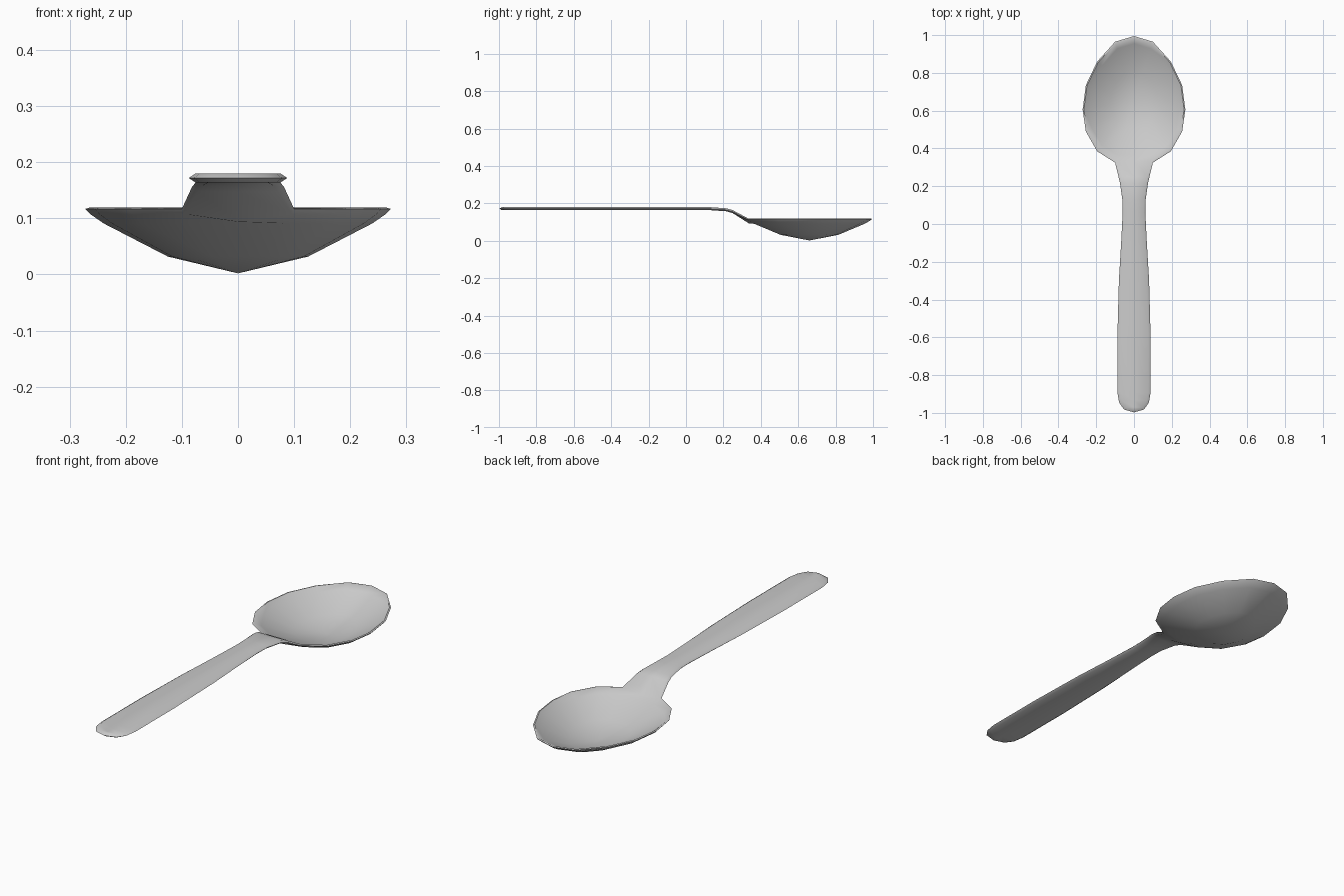
import bpy
import bmesh
import math

cube = bpy.data.objects.get("Cube")
if cube:
    bpy.data.objects.remove(cube, do_unlink=True)

steel = bpy.data.materials.new("brushed steel grey")
steel.use_nodes = True
colour = (0.6, 0.6, 0.6, 1)
steel.diffuse_color = colour
steel.node_tree.nodes["Principled BSDF"].inputs["Base Color"].default_value = colour

bm = bmesh.new()
CENTRE = 0.66

# Bowl outline: right half from neck to tip, then mirrored; index 0 is the neck middle
half = [(0.1, 0.325), (0.195, 0.385), (0.255, 0.49), (0.272, 0.605),
        (0.255, 0.735), (0.195, 0.86), (0.1, 0.965)]
outline = [(0, 0.325)] + half + [(0, 0.995)] + [(-x, y) for x, y in reversed(half)]
COUNT = len(outline)


def ring(scale, z, neck_z=None):
    """Outline scaled about the bowl centre, with an optional height for the neck middle."""
    verts = [bm.verts.new((x * scale, CENTRE + (y - CENTRE) * scale, z)) for x, y in outline]
    if neck_z is not None:
        verts[0].co.z = neck_z
    return verts


def bridge(a, b, skip=()):
    n = len(a)
    for i in range(n):
        if i not in skip:
            j = (i + 1) % n
            bm.faces.new((a[i], a[j], b[j], b[i]))


def fan(loop, point):
    for i in range(len(loop)):
        bm.faces.new((loop[i], loop[(i + 1) % len(loop)], point))


# Bowl: shared rim, hollow inside and rounded underside
rim = ring(1, 0.117)
inner_lip = ring(0.975, 0.119, 0.112)
outer_lip = ring(0.97, 0.108, 0.094)
neck_gap = (0, COUNT - 1)
for lip, levels, bottom in (
        (inner_lip, [(0.88, 0.101), (0.46, 0.045)], 0.018),
        (outer_lip, [(0.88, 0.091), (0.46, 0.032)], 0.002)):
    bridge(rim, lip, neck_gap)
    previous = lip
    for scale, z in levels:
        following = ring(scale, z)
        bridge(previous, following)
        previous = following
    fan(previous, bm.verts.new((0, CENTRE, bottom)))

# Handle: bevelled sections swept from the neck to the rounded end
section = [rim[-1], inner_lip[-1], inner_lip[0], inner_lip[1],
           rim[1], outer_lip[1], outer_lip[0], outer_lip[-1]]
stations = [(0.25, 0.082, 0.156), (0.215, 0.074, 0.166), (0.13, 0.062, 0.172),
            (0.06, 0.06, 0.172), (-0.1, 0.068, 0.172), (-0.3, 0.08, 0.172),
            (-0.6, 0.088, 0.172), (-0.89, 0.088, 0.172), (-0.945, 0.079, 0.172),
            (-0.982, 0.053, 0.172), (-0.997, 0, 0.172)]
for y, w, z in stations:
    f = 0.86 * w
    yf = y if y > -0.9 else y + 0.012
    top, low = z + 0.008, z - 0.008
    points = [(-w, y, z), (-f, yf, top), (0, yf, top), (f, yf, top),
              (w, y, z), (f, yf, low), (0, yf, low), (-f, yf, low)]
    following = [bm.verts.new(p) for p in points]
    bridge(section, following)
    section = following

# Close the tapered tip and tidy the surface
bmesh.ops.remove_doubles(bm, verts=bm.verts, dist=0.0005)
bmesh.ops.delete(bm, geom=[v for v in bm.verts if not v.link_faces], context="VERTS")
bmesh.ops.holes_fill(bm, edges=[e for e in bm.edges if e.is_boundary], sides=8)
bmesh.ops.recalc_face_normals(bm, faces=bm.faces)

mesh = bpy.data.meshes.new("spoon")
bm.to_mesh(mesh)
bm.free()
mesh.materials.append(steel)
spoon = bpy.data.objects.new("spoon", mesh)
bpy.context.collection.objects.link(spoon)
bpy.ops.object.select_all(action="DESELECT")
spoon.select_set(True)
bpy.context.view_layer.objects.active = spoon
bpy.ops.object.shade_smooth_by_angle(angle=math.radians(50))
